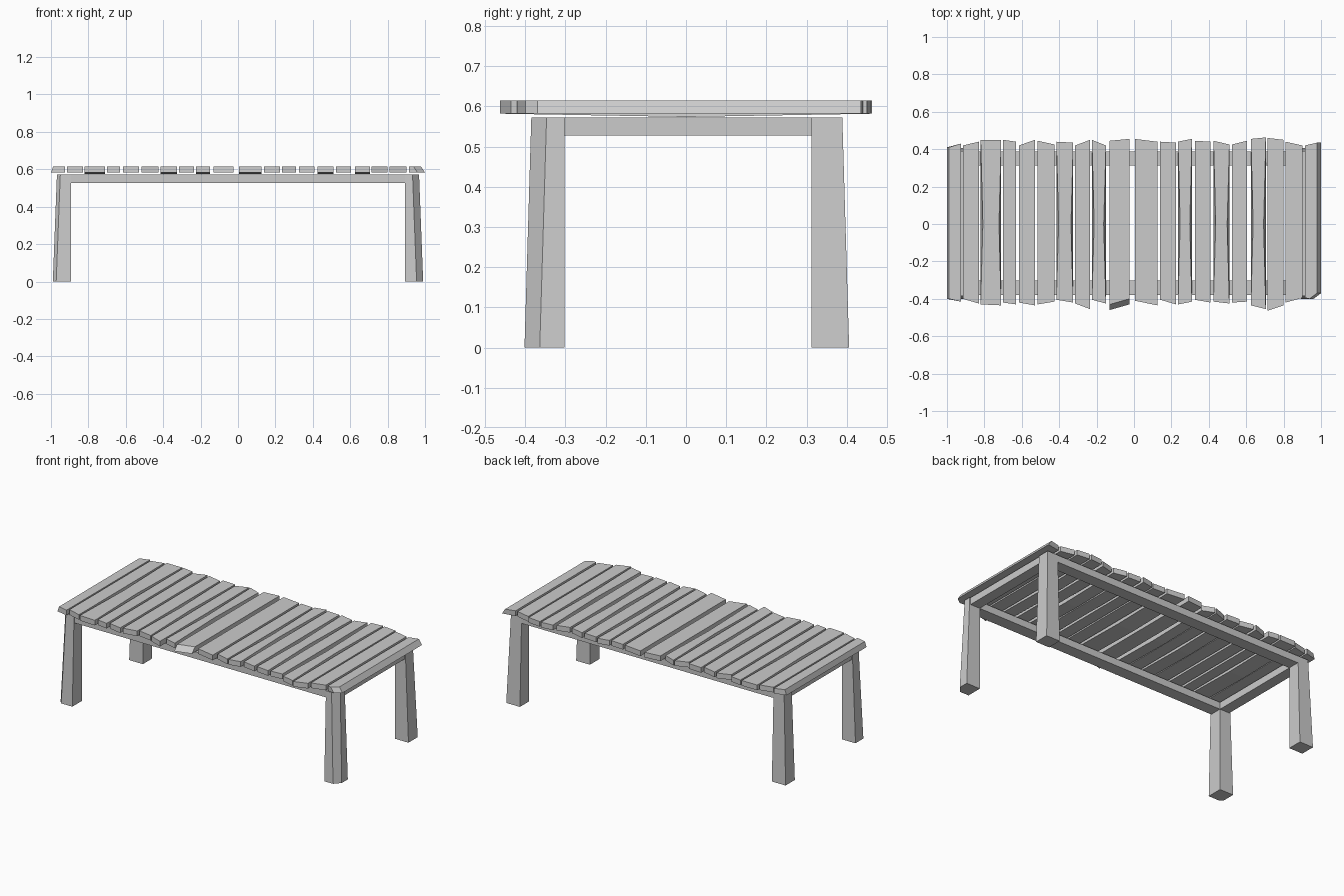
import bpy, bmesh

cube = bpy.data.objects.get("Cube")
if cube:
    bpy.data.objects.remove(cube, do_unlink=True)

grey = bpy.data.materials.new("weathered grey")
grey.use_nodes = True
shade = (0.6, 0.6, 0.6, 1)
grey.diffuse_color = shade
grey.node_tree.nodes["Principled BSDF"].inputs["Base Color"].default_value = shade


def loft(name, rings):
    """Join equal rings of points with side faces and cap both ends."""
    bm = bmesh.new()
    loops = [[bm.verts.new(point) for point in ring] for ring in rings]
    bm.faces.new(loops[0])
    bm.faces.new(loops[-1])
    for lower, upper in zip(loops, loops[1:]):
        count = len(lower)
        for i in range(count):
            j = (i + 1) % count
            bm.faces.new((lower[i], lower[j], upper[j], upper[i]))
    bmesh.ops.recalc_face_normals(bm, faces=bm.faces)
    mesh = bpy.data.meshes.new(name)
    bm.to_mesh(mesh)
    bm.free()
    mesh.materials.append(grey)
    obj = bpy.data.objects.new(name, mesh)
    bpy.context.collection.objects.link(obj)
    return obj


def box(name, x0, x1, y0, y1, z0, z1):
    loft(name, [[(x0, y0, z), (x1, y0, z), (x1, y1, z), (x0, y1, z)] for z in (z0, z1)])


# Legs: splayed outwards, the front pair with a chamfered outer corner
LEG_TOP = 0.573


def leg(name, side, front, cut_x, cut_y):
    inner_x = 0.893 * side
    inner_y = -0.302 if front else 0.312
    rings = []
    for z, out_x, out_y in ((0, 0.99, 0.402), (LEG_TOP, 0.968, 0.385)):
        x = out_x * side
        y = -out_y if front else out_y + 0.004
        ring = [(inner_x, inner_y, z), (x, inner_y, z)]
        if front:
            ring += [(x, y + cut_y, z), (x - cut_x * side, y, z)]
        else:
            ring += [(x, y, z)]
        ring += [(inner_x, y, z)]
        rings.append(ring)
    loft(name, rings)


leg("front_left_leg", 1, True, 0.035, 0.038)
leg("front_right_leg", -1, True, 0.018, 0.02)
leg("back_left_leg", 1, False, 0, 0)
leg("back_right_leg", -1, False, 0, 0)

# Apron frame between the legs
RAIL = 0.528
box("front_rail", -0.9, 0.9, -0.38, -0.302, RAIL, LEG_TOP)
box("back_rail", -0.9, 0.9, 0.312, 0.388, RAIL, LEG_TOP)
box("left_rail", 0.893, 0.962, -0.31, 0.32, RAIL, LEG_TOP)
box("right_rail", -0.962, -0.893, -0.31, 0.32, RAIL, LEG_TOP)

# Planks in hundredths: x edges, then front and back overhang at each edge
planks = [
    (-100, -92.5, 40, 41.5, 41, 43), (-91.5, -83, 40, 42.5, 42, 44),
    (-82, -71, 43, 43.5, 45, 45), (-70, -63, 42, 43, 45, 44),
    (-61.5, -53, 42, 43.5, 42, 45), (-51.5, -42.5, 43, 41.5, 44.5, 42.5),
    (-41.5, -32.5, 40.5, 42, 44, 43.5), (-31.5, -23.5, 42.5, 45.5, 42, 45),
    (-22.5, -15, 40.5, 42.5, 45, 42), (-13, -2.5, 46, 43, 44.5, 45.5),
    (0.5, 12.5, 41, 43.5, 45.5, 44), (14, 22.5, 40.5, 43, 44, 43.5),
    (23.5, 31, 43, 41.5, 44, 45.5), (32.5, 41, 40.5, 42, 44.5, 44),
    (42.5, 51, 41.5, 42.5, 44.5, 42.5), (52.5, 60.5, 42, 41.5, 42.5, 44.5),
    (62.5, 70.5, 43.5, 45.5, 45.5, 46.3), (71.5, 80, 46.3, 43.5, 46, 45),
    (81, 90, 42, 39.5, 44, 42), (91.5, 100, 39.5, 40, 42, 43.5),
]
TOP, BOTTOM = 0.615, 0.582
sagging = (2, 6, 8, 10, 14, 16)
waisted = (2, 6, 8, 12, 14, 16)
broken, last = 9, len(planks) - 1

for i, row in enumerate(planks):
    x0, x1, f0, f1, b0, b1 = [v / 100 for v in row]
    bevel0 = 0.012 if i == 0 else 0
    bevel1 = 0.022 if i == last else 0

    def section(y0, y1, right=x1, drop=0, waist=0, recess=0):
        return [(x0, y0, BOTTOM - drop), (right, y1, BOTTOM - drop),
                (right - bevel1 - waist, y1 + recess, TOP),
                (x0 + bevel0 + waist, y0 + recess, TOP)]

    if i == last:
        rings = [section(-f0, -f1, x1 - 0.04), section(-0.37, -0.37)]
    elif i == broken:
        # Split front end sloping back from its lower half
        rings = [section(-f0, -f1, recess=0.03)]
    else:
        rings = [section(-f0, -f1)]
    rings.append(section(0, 0, drop=0.008 if i in sagging else 0,
                         waist=0.012 if i in waisted else 0))
    rings.append(section(b0, b1))
    loft(f"top_plank_{i + 1}", rings)
